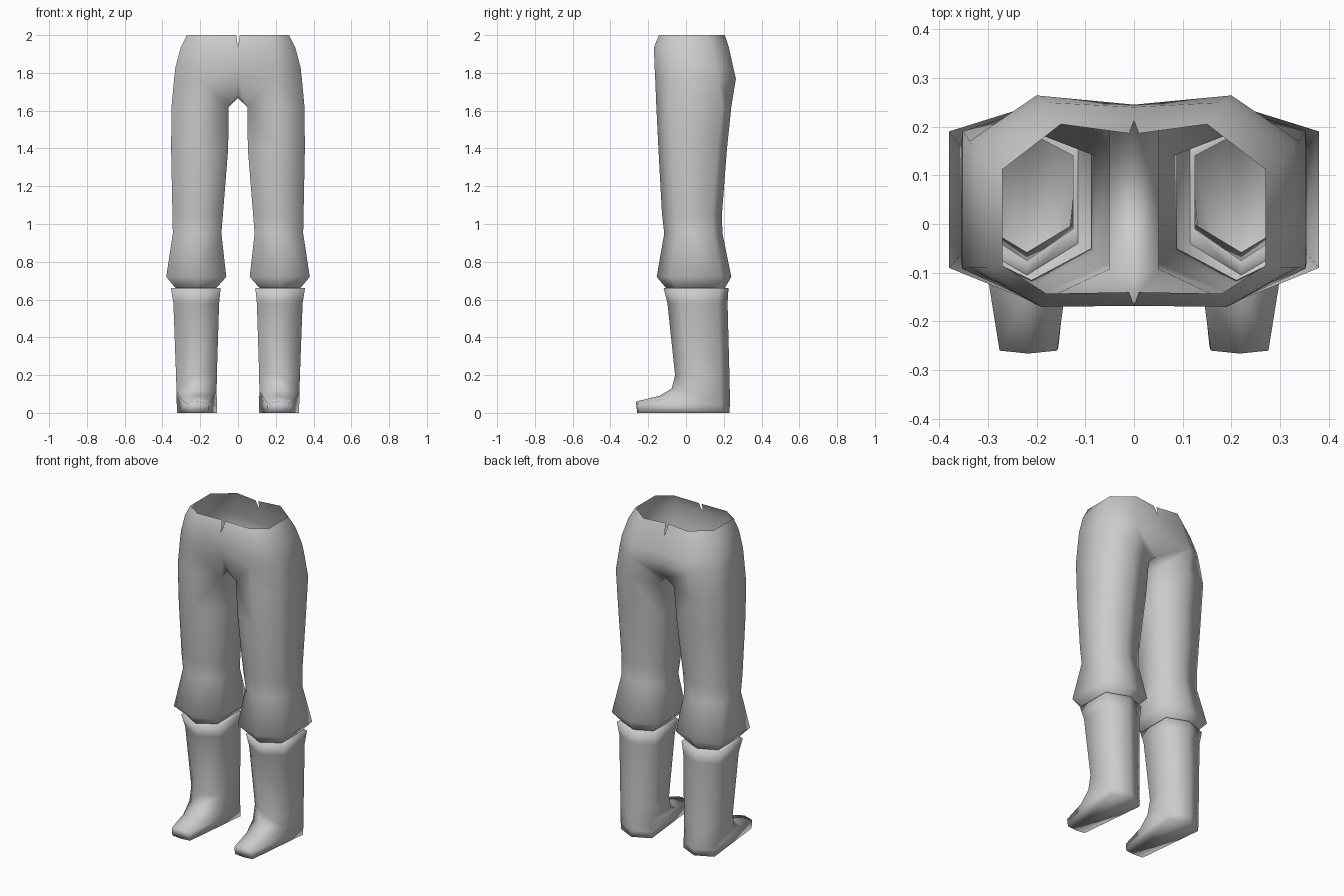
import bpy, bmesh

if "Cube" in bpy.data.objects:
    bpy.data.objects.remove(bpy.data.objects["Cube"])

grey = bpy.data.materials.new("plain_grey")
grey.diffuse_color = (0.6, 0.6, 0.6, 1)
grey.use_nodes = True
grey.node_tree.nodes["Principled BSDF"].inputs["Base Color"].default_value = grey.diffuse_color


def ring(z, xi, xo, yf, yb, xm=0.21, df=0.065, db=0.05, zf=None, zs=None, inset=0.0):
    """Six points: front, outer front, outer back, back, inner back, inner front."""
    zf = z if zf is None else zf
    zs = zf if zs is None else zs
    return [(xm, yf, zf), (xo - inset, yf + df, zs), (xo, yb - db, z),
            (xm, yb, z), (xi, yb - db, z), (xi + inset, yf + df, zs)]


def add_rings(bm, rings):
    return [[bm.verts.new(p) for p in r] for r in rings]


def bridge(bm, a, b, closed=True):
    n = len(a)
    for i in range(n if closed else n - 1):
        j = (i + 1) % n
        bm.faces.new((a[i], b[i], b[j], a[j]))


def finish(bm, name):
    bmesh.ops.recalc_face_normals(bm, faces=bm.faces)
    mesh = bpy.data.meshes.new(name)
    bm.to_mesh(mesh)
    bm.free()
    mesh.materials.append(grey)
    for p in mesh.polygons:
        p.use_smooth = True
    obj = bpy.data.objects.new(name, mesh)
    bpy.context.collection.objects.link(obj)
    mirror = obj.modifiers.new("mirror", 'MIRROR')
    mirror.merge_threshold = 0.0005
    return obj


# Trousers: leg rings from crotch to the flared, turned-in hem
bm = bmesh.new()
legs = add_rings(bm, [
    ring(1.62, 0.05, 0.352, -0.157, 0.24, 0.20),
    ring(1.40, 0.052, 0.354, -0.146, 0.217, 0.20),
    ring(1.05, 0.08, 0.347, -0.127, 0.19),
    ring(0.95, 0.088, 0.345, -0.115, 0.193),
    ring(0.72, 0.062, 0.38, -0.155, 0.24, 0.22),
    ring(0.66, 0.115, 0.33, -0.105, 0.205, 0.22),
])
for a, b in zip(legs, legs[1:]):
    bridge(bm, a, b)

# Pelvis: open half rings, with a small notch at the waist centre
hips = []
for z, xc, xf, xb, xo, yf, yfs, ybs, yb, ycf, ycb in [
    (2.00, 0.010, 0.18, 0.15, 0.27, -0.143, -0.085, 0.112, 0.205, -0.14, 0.186),
    (1.935, 0.0, 0.19, 0.17, 0.303, -0.17, -0.09, 0.135, 0.227, -0.168, 0.212),
    (1.83, 0.0, 0.20, 0.19, 0.331, -0.166, -0.09, 0.16, 0.25, -0.160, 0.240),
    (1.77, 0.0, 0.20, 0.20, 0.338, -0.163, -0.09, 0.17, 0.264, -0.152, 0.245),
]:
    hips.append([bm.verts.new(p) for p in [
        (xc, ycf, z), (xf, yf, z), (xo, yfs, z), (xo, ybs, z), (xb, yb, z), (xc, ycb, z)]])
for a, b in zip(hips, hips[1:]):
    bridge(bm, a, b, closed=False)

# Crotch: joins the pelvis to the thigh ring
low, thigh = hips[-1], legs[0]
bridge(bm, low[1:5], thigh[0:4], closed=False)
cf = bm.verts.new((0, -0.11, 1.675))
cb = bm.verts.new((0, 0.20, 1.665))
bm.faces.new((low[0], cf, thigh[5], low[1]))
bm.faces.new((low[1], thigh[5], thigh[0]))
bm.faces.new((low[4], thigh[4], cb, low[5]))
bm.faces.new((low[4], thigh[3], thigh[4]))
bm.faces.new((cf, cb, thigh[4], thigh[5]))
finish(bm, "trousers")

# Boots: inward lip, shaft, ankle, instep, toe and sole
bm = bmesh.new()
boot = add_rings(bm, [
    ring(0.655, 0.125, 0.32, -0.075, 0.19, 0.22),
    ring(0.66, 0.092, 0.355, -0.118, 0.225, 0.22),
    ring(0.58, 0.10, 0.342, -0.098, 0.22, 0.22),
    ring(0.20, 0.112, 0.328, -0.058, 0.23, 0.22),
    ring(0.11, 0.113, 0.325, -0.075, 0.232, 0.22, 0.06, zf=0.13, zs=0.115),
    ring(0.07, 0.112, 0.325, -0.14, 0.232, 0.22, 0.03, zf=0.09, zs=0.075, inset=0.025),
    ring(0.04, 0.11, 0.324, -0.266, 0.232, 0.217, 0.006, zf=0.06, zs=0.05, inset=0.048),
    ring(0.0, 0.11, 0.322, -0.258, 0.23, 0.217, 0.006, inset=0.045),
])
for a, b in zip(boot, boot[1:]):
    bridge(bm, a, b)
s = boot[-1]
bm.faces.new((s[0], s[1], s[2], s[3]))
bm.faces.new((s[0], s[3], s[4], s[5]))
finish(bm, "boots")
